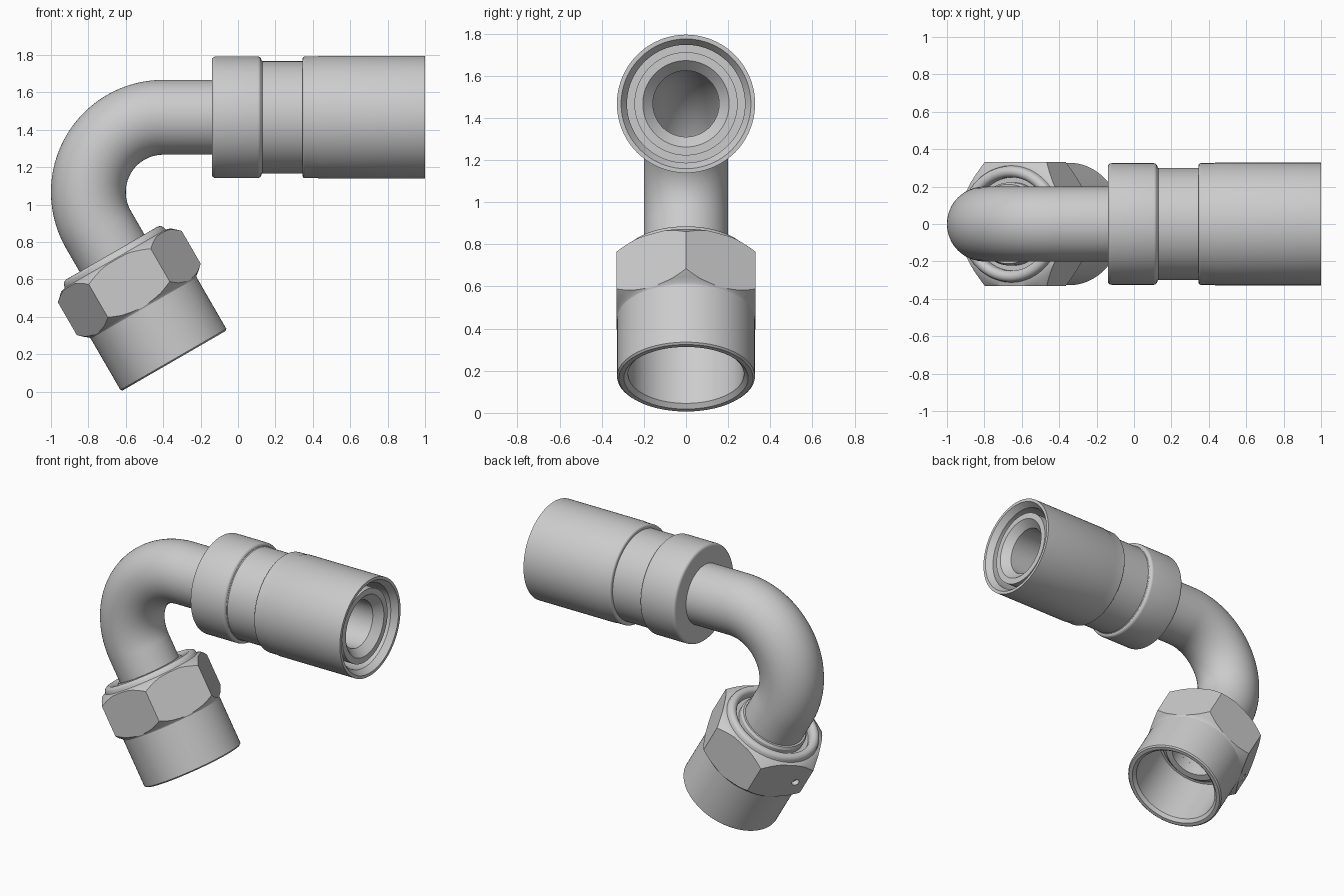
import bpy, bmesh, math
from mathutils import Matrix, Vector

if "Cube" in bpy.data.objects:
    bpy.data.objects.remove(bpy.data.objects["Cube"])

SEG = 96
steel = bpy.data.materials.new("steel_grey")
steel.diffuse_color = (0.6, 0.6, 0.6, 1)
steel.use_nodes = True
steel.node_tree.nodes["Principled BSDF"].inputs["Base Color"].default_value = steel.diffuse_color


def skin(name, rings, matrix):
    """Join closed rings into a torus-like closed skin."""
    bm = bmesh.new()
    loops = [[bm.verts.new(p) for p in ring] for ring in rings]
    for a, b in zip(loops, loops[1:] + loops[:1]):
        n = len(a)
        for i in range(n):
            bm.faces.new((a[i], a[(i + 1) % n], b[(i + 1) % n], b[i]))
    bmesh.ops.recalc_face_normals(bm, faces=bm.faces)
    mesh = bpy.data.meshes.new(name)
    bm.to_mesh(mesh)
    bm.free()
    ob = bpy.data.objects.new(name, mesh)
    ob.matrix_world = matrix
    mesh.materials.append(steel)
    bpy.context.collection.objects.link(ob)
    return ob


def revolve(name, profile, matrix):
    """Revolve a closed (radius, height) profile about local z."""
    rings = []
    for r, h in profile:
        rings.append([(r * math.cos(2 * math.pi * i / SEG),
                       r * math.sin(2 * math.pi * i / SEG), h) for i in range(SEG)])
    return skin(name, rings, matrix)


def arc(cr, ch, rad, a0, a1, n=6):
    """Profile points on an arc, angles in degrees."""
    pts = []
    for i in range(n + 1):
        a = math.radians(a0 + (a1 - a0) * i / n)
        pts.append((cr + rad * math.cos(a), ch + rad * math.sin(a)))
    return pts


def select(ob):
    bpy.ops.object.select_all(action='DESELECT')
    ob.select_set(True)
    bpy.context.view_layer.objects.active = ob


def smooth(ob):
    select(ob)
    bpy.ops.object.shade_smooth_by_angle(angle=math.radians(28))


def cut(ob, sides, radius, depth, matrix, operation):
    """Boolean with a prism, then remove the prism."""
    bpy.ops.mesh.primitive_cylinder_add(vertices=sides, radius=radius, depth=depth)
    tool = bpy.context.object
    tool.matrix_world = matrix
    tool.hide_render = True
    select(ob)
    mod = ob.modifiers.new("cut", 'BOOLEAN')
    mod.operation, mod.object, mod.solver = operation, tool, 'EXACT'
    bpy.ops.object.modifier_apply(modifier=mod.name)
    bpy.data.objects.remove(tool)


# Main dimensions: bend centre, bend radius, tube radii
CX, CZ, BEND, R_OUT, R_IN = -0.4, 1.067, 0.4, 0.2, 0.157
DROP = 0.81
end = Vector((CX - BEND * math.cos(math.radians(30)), 0, CZ - BEND * 0.5))
down = Vector((0.5, 0, -math.cos(math.radians(30))))
nut_frame = Matrix.Translation(end + down * DROP) @ Matrix.Rotation(math.radians(-30), 4, 'Y')
sleeve_frame = Matrix.Translation((0, 0, CZ + BEND)) @ Matrix.Rotation(math.radians(90), 4, 'Y')

# Bent tube: straight, 120 degree bend, straight
path = [(Vector((-0.12, 0, CZ + BEND)), Vector((0, 0, 1)))]
for i in range(49):
    a = math.radians(90 + 120 * i / 48)
    n = Vector((math.cos(a), 0, math.sin(a)))
    path.append((Vector((CX, 0, CZ)) + n * BEND, n))
path.append((end + down * (DROP - 0.42), path[-1][1]))


def tube_rings(radius):
    side = Vector((0, 1, 0))
    return [[p + radius * (n * math.cos(2 * math.pi * k / 64) + side * math.sin(2 * math.pi * k / 64))
             for k in range(64)] for p, n in path]


smooth(skin("bent_tube", tube_rings(R_OUT) + tube_rings(R_IN)[::-1], Matrix()))

# Crimp sleeve with collar, neck, open shell and inner hose nipple
sleeve = [(R_IN, -0.14)]
sleeve += arc(0.305, -0.12, 0.02, -90, 0)
sleeve += arc(0.305, 0.105, 0.02, 0, 90)
sleeve += [(0.30, 0.13), (0.30, 0.345)]
sleeve += arc(0.312, 0.358, 0.013, -90, 0)
sleeve += [(0.325, 0.425), (0.328, 0.435), (0.328, 1.0), (0.308, 1.0),
           (0.28, 0.96), (0.28, 0.75), (0.245, 0.75), (0.245, 0.96),
           (0.205, 0.96), (R_IN, 0.91)]
smooth(revolve("crimp_sleeve", sleeve, sleeve_frame))

# Swivel nut: revolved body trimmed by a hexagonal prism
nut = [(0.275, 0.02), (0.295, 0.0), (0.318, 0.0), (0.327, 0.008), (0.327, 0.325),
       (0.333, 0.336), (0.352, 0.350), (0.392, 0.388), (0.392, 0.572), (0.338, 0.622),
       (0.312, 0.63)]
nut += arc(0.28, 0.635, 0.03, 0, 180, 10)
nut += [(0.25, 0.61), (0.19, 0.61), (0.19, 0.45), (0.235, 0.40), (0.275, 0.40)]
nut_ob = revolve("swivel_nut", nut, nut_frame)
cut(nut_ob, 6, 0.331 / math.cos(math.pi / 6), 2,
    nut_frame @ Matrix.Rotation(math.radians(90), 4, 'Z'), 'INTERSECT')

# Small blind hole near the outer corner of the nut
hole = nut_frame @ Matrix.Rotation(math.radians(150), 4, 'Z') \
    @ Matrix.Translation((0.331, 0.115, 0.47)) @ Matrix.Rotation(math.radians(90), 4, 'Y')
cut(nut_ob, 24, 0.025, 0.06, hole, 'DIFFERENCE')
smooth(nut_ob)

# Seat cone and collar on the lower tube end, inside the nut
seat = [(R_IN, 0.34), (0.2, 0.34), (0.25, 0.39), (0.25, 0.42), (R_IN, 0.42)]
smooth(revolve("tube_seat", seat, nut_frame))
collar = [(0.19, 0.60), (0.222, 0.60), (0.222, 0.645), (0.212, 0.66), (0.19, 0.66)]
smooth(revolve("tube_collar", collar, nut_frame))
